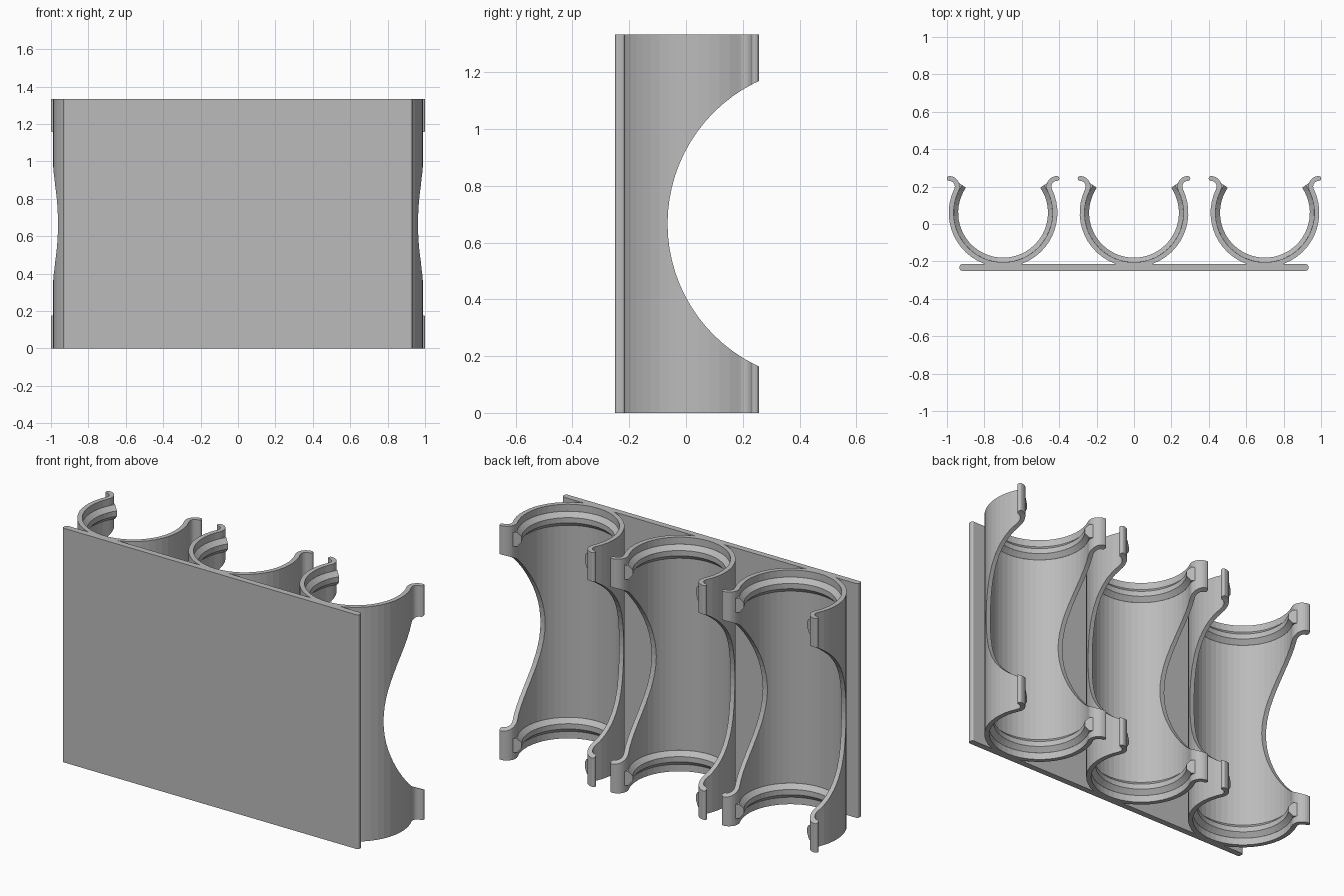
import bpy, bmesh
from math import sin, cos, pi, radians
from mathutils import Vector

HEIGHT = 1.333
CENTRE_Y = 0.06
R_MID, WALL = 0.2775, 0.026
OPEN = radians(26)          # angle where the ring turns into the hook
HOOK_R = 0.043

cube = bpy.data.objects.get("Cube")
if cube:
    bpy.data.objects.remove(cube, do_unlink=True)

grey = bpy.data.materials.new("plain grey")
grey.use_nodes = True
colour = (0.5, 0.5, 0.5, 1)
grey.diffuse_color = colour
grey.node_tree.nodes["Principled BSDF"].inputs["Base Color"].default_value = colour


def finish(bm, name):
    bmesh.ops.recalc_face_normals(bm, faces=bm.faces)
    mesh = bpy.data.meshes.new(name)
    bm.to_mesh(mesh)
    bm.free()
    mesh.materials.append(grey)
    obj = bpy.data.objects.new(name, mesh)
    bpy.context.collection.objects.link(obj)
    return obj


def loft(name, sections):
    """Closed solid through a list of equal-length loops."""
    bm = bmesh.new()
    rings = [[bm.verts.new(p) for p in s] for s in sections]
    n = len(rings[0])
    for a, b in zip(rings, rings[1:]):
        for i in range(n):
            j = (i + 1) % n
            bm.faces.new((a[i], a[j], b[j], b[i]))
    bm.faces.new(rings[0])
    bm.faces.new(rings[-1])
    return finish(bm, name)


def arc(cx, cy, r, a0, a1, steps):
    return [Vector((cx + r * cos(a0 + (a1 - a0) * i / steps),
                    cy + r * sin(a0 + (a1 - a0) * i / steps)))
            for i in range(steps + 1)]


def extrude(name, outline):
    return loft(name, [[(p.x, p.y, z) for p in outline] for z in (0, HEIGHT)])


def clip_outline(cx):
    # Right half of the centreline: bottom, ring side, outward hook
    ring = arc(0, 0, R_MID, -pi / 2, OPEN, 16)
    reach = R_MID + HOOK_R
    hook = arc(reach * cos(OPEN), reach * sin(OPEN), HOOK_R, OPEN + pi, pi / 2, 9)
    path = ring + hook[1:]
    outer, inner = [], []
    for i, p in enumerate(path):
        t = path[min(i + 1, len(path) - 1)] - path[max(i - 1, 0)]
        if i == 0:
            t = Vector((1, 0))
        if i == len(path) - 1:
            t = Vector((1, 0))
        side = Vector((t.y, -t.x)).normalized() * WALL / 2
        outer.append(p + side)
        inner.append(p - side)
    # Rounded tip, then mirror to the left half
    cap = arc(path[-1].x, path[-1].y, WALL / 2, -pi / 2, pi / 2, 6)[1:-1]
    right = outer + cap + inner[::-1]
    left = [Vector((-p.x, p.y)) for p in right[::-1]][1:-1]
    return [p + Vector((cx, CENTRE_Y)) for p in right + left]


def lip(name, cx, flip):
    # Chamfered inner rib swept around the ring
    profile = [(0.285, 0.04), (0.264, 0.04), (0.24, 0.065),
               (0.24, 0.095), (0.264, 0.12), (0.285, 0.12)]
    end = radians(34)
    sections = []
    for i in range(41):
        a = -pi - end + (pi + 2 * end) * i / 40
        sections.append([(cx + r * cos(a), CENTRE_Y + r * sin(a),
                          HEIGHT - z if flip else z) for r, z in profile])
    return loft(name, sections)


# Back plate with small rounded corners
hx, y0, y1, rad = 0.932, -0.25, -0.215, 0.012
corners = [(hx - rad, y0 + rad, -pi / 2), (hx - rad, y1 - rad, 0),
           (rad - hx, y1 - rad, pi / 2), (rad - hx, y0 + rad, pi)]
extrude("mounting_plate", [p for x, y, a in corners
                           for p in arc(x, y, rad, a, a + pi / 2, 4)])

# Round cutter for the side openings
cutter = loft("opening_cutter", [[(x, p.x, p.y) for p in
              arc(0.489, HEIGHT / 2, 0.554, 0, 2 * pi, 80)[:-1]] for x in (-1.5, 1.5)])
cutter.hide_render = True

# Three open clips, each with a rib near both ends
for side, cx in (("right", -0.7), ("middle", 0), ("left", 0.7)):
    clip = extrude(side + "_clip", clip_outline(cx))
    cut = clip.modifiers.new("side opening", 'BOOLEAN')
    cut.operation = 'DIFFERENCE'
    cut.solver = 'EXACT'
    cut.object = cutter
    bpy.context.view_layer.update()
    with bpy.context.temp_override(object=clip, active_object=clip):
        bpy.ops.object.modifier_apply(modifier=cut.name)
    lip(side + "_lower_rib", cx, False)
    lip(side + "_upper_rib", cx, True)

bpy.data.objects.remove(cutter, do_unlink=True)
